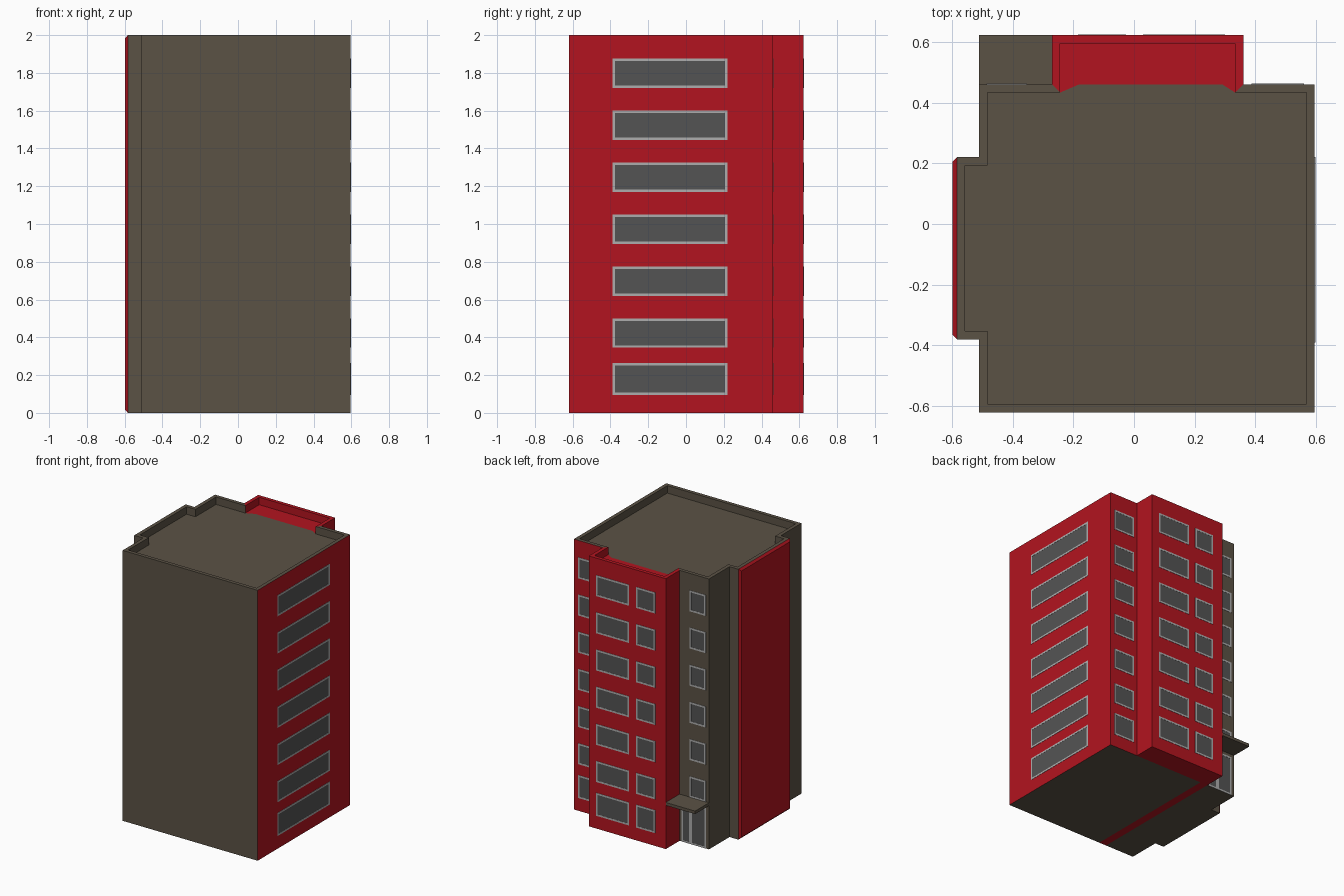
import bpy
import bmesh
from mathutils import Vector

cube = bpy.data.objects.get("Cube")
if cube:
    bpy.data.objects.remove(cube, do_unlink=True)


def material(name, r, g, b):
    m = bpy.data.materials.new(name)
    m.use_nodes = True
    m.diffuse_color = (r, g, b, 1)
    m.node_tree.nodes["Principled BSDF"].inputs["Base Color"].default_value = (r, g, b, 1)
    return m


BROWN = material("brown_render", 0.105, 0.085, 0.06)
RED = material("red_render", 0.45, 0.007, 0.014)
FRAME = material("frame_grey", 0.42, 0.42, 0.42)
GLASS = material("dark_glass", 0.088, 0.088, 0.088)


def finish(name, bm, *mats):
    mesh = bpy.data.meshes.new(name)
    bm.to_mesh(mesh)
    bm.free()
    for m in mats:
        mesh.materials.append(m)
    obj = bpy.data.objects.new(name, mesh)
    bpy.context.collection.objects.link(obj)
    return obj


def add_box(bm, lo, hi, mat=0):
    lo, hi = Vector(lo), Vector(hi)
    verts = bmesh.ops.create_cube(bm, size=1)["verts"]
    for v in verts:
        v.co = (lo + hi) / 2 + v.co * (hi - lo)
    for f in {f for v in verts for f in v.link_faces}:
        f.material_index = mat


# Footprint, counter-clockwise from the front corner
X0, X1, Y0, Y1 = -0.51, 0.595, -0.62, 0.46
WX0, WX1, WY = -0.27, 0.36, 0.622
BX, BY0, BY1 = -0.583, -0.38, 0.22
outline = [Vector(p) for p in (
    (X1, Y0), (X1, Y1), (WX1, Y1), (WX1, WY), (WX0, WY), (WX0, Y1),
    (X0, Y1), (X0, BY1), (BX, BY1), (BX, BY0), (X0, BY0), (X0, Y0))]
HEIGHT, ROOF, WALL = 2.0, 1.945, 0.027
red_walls = range(0, 5)
red_parapets = range(2, 5)
count = len(outline)


def inward(i):
    d = (outline[(i + 1) % count] - outline[i % count]).normalized()
    return Vector((-d.y, d.x))


inner = [p + WALL * (inward(i - 1) + inward(i)) for i, p in enumerate(outline)]

# Tower shell: outer walls, mitred parapet, roof and underside
bm = bmesh.new()


def ring(points, z):
    return [bm.verts.new((p.x, p.y, z)) for p in points]


rings = [ring(outline, 0), ring(outline, HEIGHT), ring(inner, HEIGHT), ring(inner, ROOF)]
for level, reds in enumerate((red_walls, red_parapets, red_parapets)):
    a, b = rings[level], rings[level + 1]
    for i in range(count):
        j = (i + 1) % count
        bm.faces.new((a[i], a[j], b[j], b[i])).material_index = int(i in reds)

seam = [bm.verts.new((x, Y1, ROOF)) for x in (0.29, -0.18)]
r = rings[3]
bm.faces.new(r[:3] + seam + r[5:])
bm.faces.new(r[2:6] + seam[::-1]).material_index = 1

# Underside with a red wing and a red strip running to the front
base = bm.faces.new(rings[0][::-1])
for co, no in (((0, Y1, 0), (0, 1, 0)), ((WX0, 0, 0), (1, 0, 0)), ((-0.21, 0, 0), (1, 0, 0))):
    floor = [f for f in bm.faces if all(abs(v.co.z) < 1e-5 for v in f.verts)]
    geom = floor + list({e for f in floor for e in f.edges}) + list({v for f in floor for v in f.verts})
    bmesh.ops.bisect_plane(bm, geom=geom, plane_co=co, plane_no=no)
for f in bm.faces:
    c = f.calc_center_median()
    if abs(c.z) < 1e-5 and (c.y > Y1 or WX0 < c.x < -0.21):
        f.material_index = 1
finish("tower_shell", bm, BROWN, RED)

# Chamfered red panel on the side bay
bm = bmesh.new()
add_box(bm, (BX, BY0, 0), (-0.597, BY1, HEIGHT))
for v in bm.verts:
    if v.co.x < -0.59:
        v.co.y += 0.015 if v.co.y < 0 else -0.015
        v.co.z += 0.015 if v.co.z < 1 else -0.015
bmesh.ops.recalc_face_normals(bm, faces=bm.faces)
finish("side_bay_panel", bm, RED)


# Windows: frame bars around a pane, laid on a wall facing +x or +y
def add_window(bm, axis, wall, u0, u1, z0, z1, bar=0.013):
    def slab(a, b, c, d, depth, mat):
        if axis == "x":
            add_box(bm, (wall - 0.01, a, c), (wall + depth, b, d), mat)
        else:
            add_box(bm, (a, wall - 0.01, c), (b, wall + depth, d), mat)

    slab(u0 + bar, u1 - bar, z0 + bar, z1 - bar, 0.001, 1)
    for a in (u0, u1 - bar):
        slab(a, a + bar, z0, z1, 0.002, 0)
    for c in (z0, z1 - bar):
        slab(u0 + bar, u1 - bar, c, c + bar, 0.002, 0)


floors = [(0.095, 0.265)] + [(0.345 + 0.275 * k, 0.5 + 0.275 * k) for k in range(6)]
columns = (
    ("side_windows", "x", X1, -0.39, 0.22, floors),
    ("recess_windows", "y", Y1, 0.387, 0.56, floors),
    ("wing_wide_windows", "y", WY, 0.03, 0.3, floors),
    ("wing_small_windows", "y", WY, -0.185, -0.026, floors),
    ("stair_windows", "y", Y1, -0.485, -0.353, floors[1:]),
)
for name, axis, wall, u0, u1, levels in columns:
    bm = bmesh.new()
    for z0, z1 in levels:
        add_window(bm, axis, wall, u0, u1, z0, z1)
    finish(name, bm, FRAME, GLASS)

# Entrance door with a narrow sidelight
bm = bmesh.new()
add_window(bm, "y", Y1, -0.487, -0.36, 0, 0.3)
add_window(bm, "y", Y1, -0.36, -0.285, 0, 0.3)
finish("entrance_door", bm, FRAME, GLASS)

# Canopy over the entrance
bm = bmesh.new()
add_box(bm, (X0, Y1, 0.323), (WX0, WY, 0.345))
finish("entrance_canopy", bm, BROWN)
